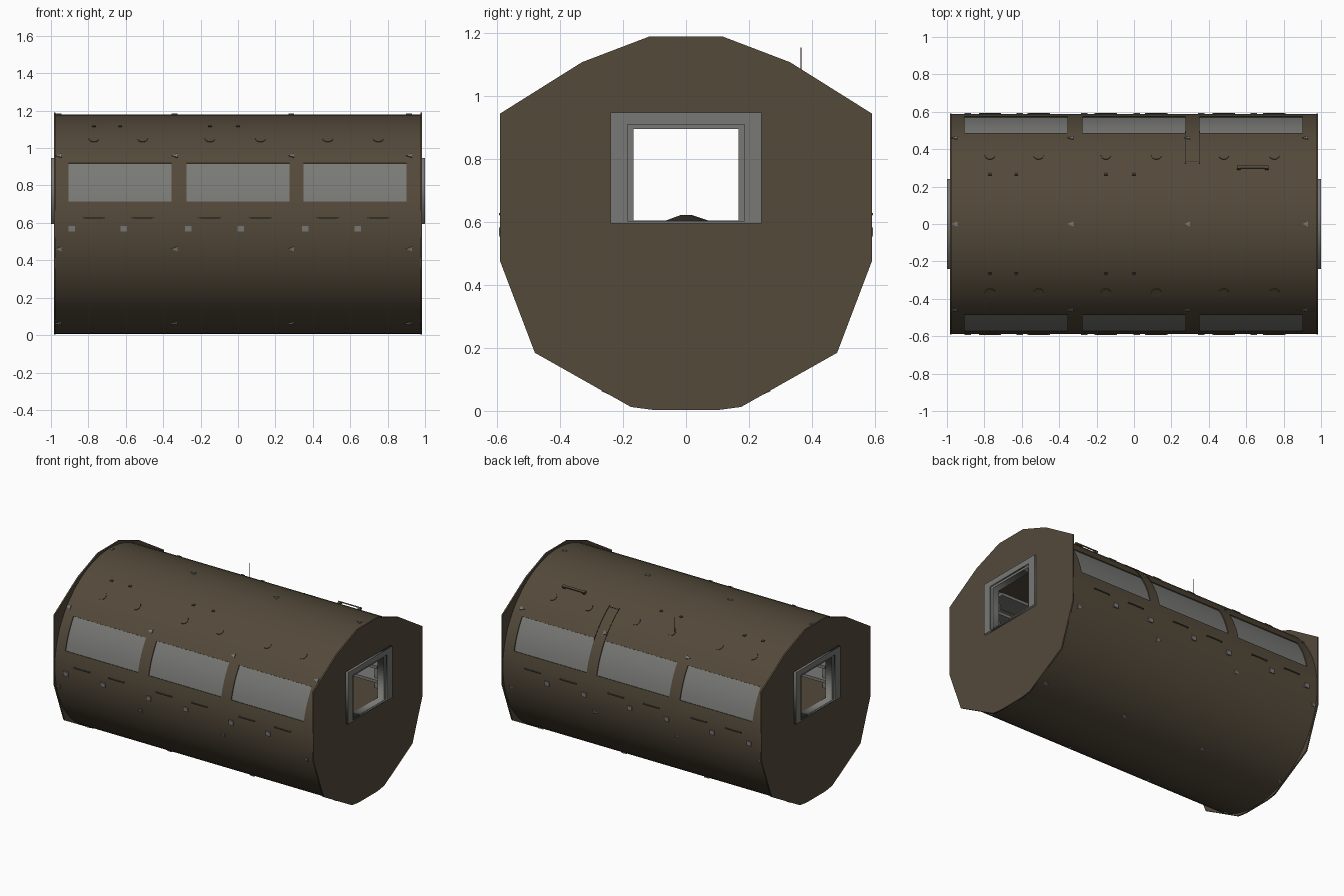
import bpy, bmesh, math
from mathutils import Matrix, Vector

if "Cube" in bpy.data.objects:
    bpy.data.objects.remove(bpy.data.objects["Cube"])

R, CZ, HX = 0.587, 0.592, 0.98      # hull radius, axis height, half length


def material(name, rgb):
    m = bpy.data.materials.new(name)
    m.diffuse_color = (*rgb, 1)
    m.use_nodes = True
    m.node_tree.nodes["Principled BSDF"].inputs["Base Color"].default_value = m.diffuse_color
    return m


BROWN = material("hull brown", (0.087, 0.067, 0.042))
GREY = material("window grey", (0.19, 0.19, 0.18))
DARK = material("dark trim", (0.035, 0.028, 0.02))


def finish(name, bm, *mats, smooth=False):
    bmesh.ops.recalc_face_normals(bm, faces=bm.faces)
    me = bpy.data.meshes.new(name)
    bm.to_mesh(me)
    bm.free()
    ob = bpy.data.objects.new(name, me)
    bpy.context.collection.objects.link(ob)
    for m in mats:
        me.materials.append(m)
    if smooth:
        bpy.ops.object.select_all(action='DESELECT')
        ob.select_set(True)
        bpy.context.view_layer.objects.active = ob
        bpy.ops.object.shade_smooth_by_angle(angle=math.radians(30))
    return ob


def on_hull(x, ang, lift=0.0):
    """Frame on the hull skin: local x along the hull, local z outward."""
    a = math.radians(ang)
    pos = Vector((x, (R + lift) * math.cos(a), CZ + (R + lift) * math.sin(a)))
    return Matrix.Translation(pos) @ Matrix.Rotation(a - math.pi / 2, 4, 'X')


def box(bm, mat, sx, sy, sz):
    bmesh.ops.create_cube(bm, size=1, matrix=mat @ Matrix.Diagonal((sx, sy, sz, 1)))


def disc(bm, mat, r, h, n):
    bmesh.ops.create_cone(bm, cap_ends=True, segments=n, radius1=r, radius2=r, depth=h, matrix=mat)


def plate(name, outlines, x, half, mat):
    """Flat plate across the hull, cut from (y, z) outlines; later ones are holes."""
    cu = bpy.data.curves.new(name, 'CURVE')
    cu.dimensions, cu.fill_mode, cu.extrude = '2D', 'BOTH', half
    for pts in outlines:
        sp = cu.splines.new('POLY')
        sp.points.add(len(pts) - 1)
        for p, (y, z) in zip(sp.points, pts):
            p.co = (y, z, 0, 1)
        sp.use_cyclic_u = True
    ob = bpy.data.objects.new(name, cu)
    bpy.context.collection.objects.link(ob)
    ob.location.x = x
    ob.rotation_euler = (math.pi / 2, 0, math.pi / 2)
    cu.materials.append(mat)
    bpy.ops.object.select_all(action='DESELECT')
    ob.select_set(True)
    bpy.context.view_layer.objects.active = ob
    bpy.ops.object.convert(target='MESH')


def rect(y, z0, z1):
    return [(-y, z0), (y, z0), (y, z1), (-y, z1)]


# Hull tube with window cells, cut along the window edges
W0 = math.degrees(math.asin((0.715 - CZ) / R))
W1 = math.degrees(math.asin((0.92 - CZ) / R))


def span(a, b, n):
    return [a + (b - a) * i / n for i in range(n)]


angles = span(W0, W1, 6) + span(W1, 180 - W1, 20) + span(180 - W1, 180 - W0, 6) + span(180 - W0, 360 + W0, 36)
windows = [(-0.905, -0.355), (-0.275, 0.275), (0.35, 0.90)]
xs = [-HX] + [v for w in windows for v in w] + [HX]
bm = bmesh.new()
rings = [[bm.verts.new((x, R * math.cos(math.radians(a)), CZ + R * math.sin(math.radians(a))))
          for a in angles] for x in xs]
glass, n = [], len(angles)
for i in range(len(xs) - 1):
    for j in range(n):
        k = (j + 1) % n
        f = bm.faces.new((rings[i][j], rings[i + 1][j], rings[i + 1][k], rings[i][k]))
        if i % 2 == 1 and (j < 6 or 26 <= j < 32):
            f.material_index = 1
            glass.append(f)
# Sink the glass slightly below the skin
res = bmesh.ops.extrude_face_region(bm, geom=glass)
new_faces = {g for g in res['geom'] if isinstance(g, bmesh.types.BMFace)}
for v in (g for g in res['geom'] if isinstance(g, bmesh.types.BMVert)):
    s = (R - 0.006) / R
    v.co = (v.co.x, v.co.y * s, CZ + (v.co.z - CZ) * s)
bmesh.ops.delete(bm, geom=[f for f in glass if f.is_valid and f not in new_faces], context='FACES_ONLY')
for f in bm.faces:
    f.material_index = 1 if f in new_faces else 0
finish("hull", bm, BROWN, GREY, smooth=True)

# End bulkheads with a doorway, and stepped door frames
half = [(0.115, 1.19), (0.33, 1.108), (0.59, 0.945), (0.59, 0.475), (0.48, 0.185), (0.175, 0.013), (0.10, 0.003)]
outline = half + [(-y, z) for y, z in reversed(half)]
for side, s in (("left", -1), ("right", 1)):
    plate(side + "_bulkhead", [outline, rect(0.20, 0.603, 0.92)], s * 0.98, 0.005, BROWN)
    plate(side + "_door_frame", [rect(0.24, 0.595, 0.948), rect(0.185, 0.603, 0.91)], s * 0.99, 0.010, GREY)
    plate(side + "_door_liner", [rect(0.20, 0.597, 0.92), rect(0.167, 0.605, 0.895)], s * 0.965, 0.025, GREY)

# Cabin floor, ceiling, benches and racks seen through the doorways
bm = bmesh.new()
box(bm, Matrix.Translation((0, 0, 0.598)), 1.94, 1.15, 0.008)
box(bm, Matrix.Translation((0, 0, 1.0)), 1.94, 0.80, 0.008)
finish("cabin_floor_and_ceiling", bm, BROWN)
bm = bmesh.new()
for s in (-1, 1):
    for y, z in ((0.33, 0.66), (0.29, 0.78), (0.26, 0.90)):
        box(bm, Matrix.Translation((0, s * y, z)), 1.8, 0.14, 0.02)
    for x in (-0.85, -0.31, 0.31, 0.85):
        box(bm, Matrix.Translation((x, s * 0.30, 0.79)), 0.03, 0.03, 0.38)
finish("cabin_racks", bm, GREY)
bm = bmesh.new()
bmesh.ops.create_cone(bm, cap_ends=True, segments=7, radius1=0.08, radius2=0.02, depth=0.02,
                      matrix=Matrix.Translation((0.1, 0, 0.612)))
finish("floor_pack", bm, DARK)

# Seven rows of small wedge lights around the hull
bm = bmesh.new()
for row in range(7):
    for x in (-0.955, -0.335, 0.29, 0.92):
        m = on_hull(x, 90 + row * 360 / 7, 0.001) @ Matrix.Diagonal((1.1, 0.8, 1, 1)) \
            @ Matrix.Rotation(math.pi / 2, 4, 'Z')
        disc(bm, m, 0.019, 0.010, 3)
finish("wedge_lights", bm, GREY)

# Square side lamps, grab rails, round hatches and bolts on both sides
lamps, rails, hatches, bolts = (bmesh.new() for _ in range(4))
for s in (0, 1):
    def side_angle(z):
        a = math.degrees(math.asin((z - CZ) / R))
        return 180 - a if s else a
    for x in (-0.89, -0.61, -0.265, 0.015, 0.36, 0.64):
        box(lamps, on_hull(x, side_angle(0.568)), 0.035, 0.03, 0.014)
    for x in (-0.77, -0.51, -0.15, 0.12, 0.48, 0.75):
        disc(hatches, on_hull(x, side_angle(1.05)), 0.028, 0.006, 16)
        m = on_hull(x, side_angle(0.625), 0.005)
        box(rails, m, 0.12, 0.006, 0.006)
        for e in (-0.055, 0.055):
            box(rails, m @ Matrix.Translation((e, 0, -0.004)), 0.01, 0.008, 0.01)
    for x in (-0.77, -0.63, -0.15, 0.0):
        box(bolts, on_hull(x, side_angle(1.115)), 0.02, 0.014, 0.008)
finish("side_lamps", lamps, GREY)
finish("grab_rails", rails, BROWN)
finish("round_hatches", hatches, BROWN)
finish("hull_bolts", bolts, DARK)

# Outlined access strip on the rear shoulder
bm = bmesh.new()
for x in (0.275, 0.35):
    for a in range(34, 56, 3):
        box(bm, on_hull(x, a), 0.004, 0.031, 0.004)
box(bm, on_hull(0.3125, 55.5), 0.075, 0.004, 0.004)
finish("access_strip_outline", bm, DARK)

# Roof handle and whip antenna
bm = bmesh.new()
m = on_hull(0.635, 59.5, 0.012)
box(bm, m, 0.17, 0.014, 0.008)
for e in (-0.075, 0.075):
    box(bm, m @ Matrix.Translation((e, 0, -0.006)), 0.02, 0.02, 0.016)
finish("roof_handle", bm, BROWN)
bm = bmesh.new()
disc(bm, Matrix.Translation((-0.17, 0.365, 1.10)), 0.0015, 0.11, 6)
finish("antenna", bm, DARK)
